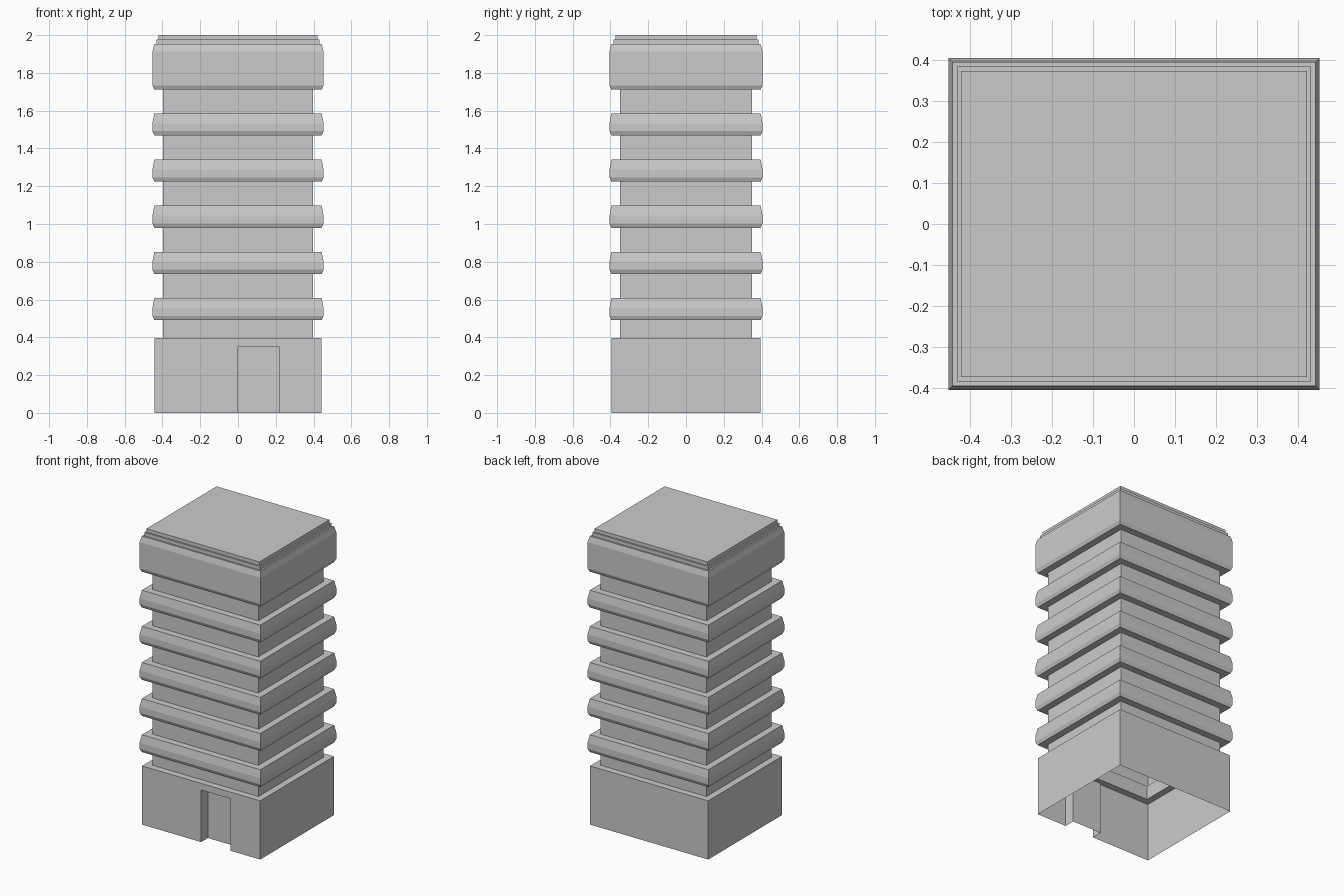
import bpy
import bmesh

if "Cube" in bpy.data.objects:
    bpy.data.objects.remove(bpy.data.objects["Cube"])

# Half-depth is always slightly smaller than half-width
DEPTH_DIFF = 0.048
BASE_X, CORE_X, LEDGE_X, BAND_X = 0.442, 0.397, 0.443, 0.453
BASE_H = 0.397


def band(z0, z1):
    """Chamfered floor band sticking out from the core."""
    return [(CORE_X, z0), (LEDGE_X, z0), (BAND_X, z0 + 0.023),
            (BAND_X, z1 - 0.053), (LEDGE_X, z1)]


# Vertical profile: (half width, height)
profile = [(BASE_X, 0), (BASE_X, BASE_H), (CORE_X, BASE_H)]
for i in range(5):
    z = 0.491 + i * 0.2445
    profile += band(z, z + 0.117) + [(CORE_X, z + 0.117)]
# Top storey and stepped roof
profile += band(1.711, 1.952)
profile[-2] = (BAND_X, 1.912)
profile += [(0.432, 1.952), (0.432, 1.976), (0.422, 1.976), (0.422, 2.0)]

bm = bmesh.new()

# Tower shell, open at the bottom
rings = []
for hx, z in profile:
    hy = hx - DEPTH_DIFF
    rings.append([bm.verts.new((sx * hx, sy * hy, z))
                  for sx, sy in ((-1, -1), (1, -1), (1, 1), (-1, 1))])
for level, (a, b) in enumerate(zip(rings, rings[1:])):
    for i in range(4):
        if level == 0 and i == 0:
            continue  # front base wall is built with the doorway
        j = (i + 1) % 4
        bm.faces.new((a[i], a[j], b[j], b[i]))
bm.faces.new(rings[-1])

# Front base wall around the recessed doorway
front_y = -(BASE_X - DEPTH_DIFF)
outline = [(0, 0), (0, 0.352), (0.218, 0.352), (0.218, 0)]
outer = [bm.verts.new((x, front_y, z)) for x, z in outline]
inner = [bm.verts.new((x, front_y + 0.072, z)) for x, z in outline]
bm.faces.new([rings[0][0]] + outer + [rings[0][1], rings[1][1], rings[1][0]])
for i in range(3):
    bm.faces.new((outer[i], inner[i], inner[i + 1], outer[i + 1]))
bm.faces.new(inner[::-1])

bmesh.ops.recalc_face_normals(bm, faces=bm.faces)
mesh = bpy.data.meshes.new("tower_building")
bm.to_mesh(mesh)
bm.free()
bpy.context.collection.objects.link(bpy.data.objects.new("tower_building", mesh))
